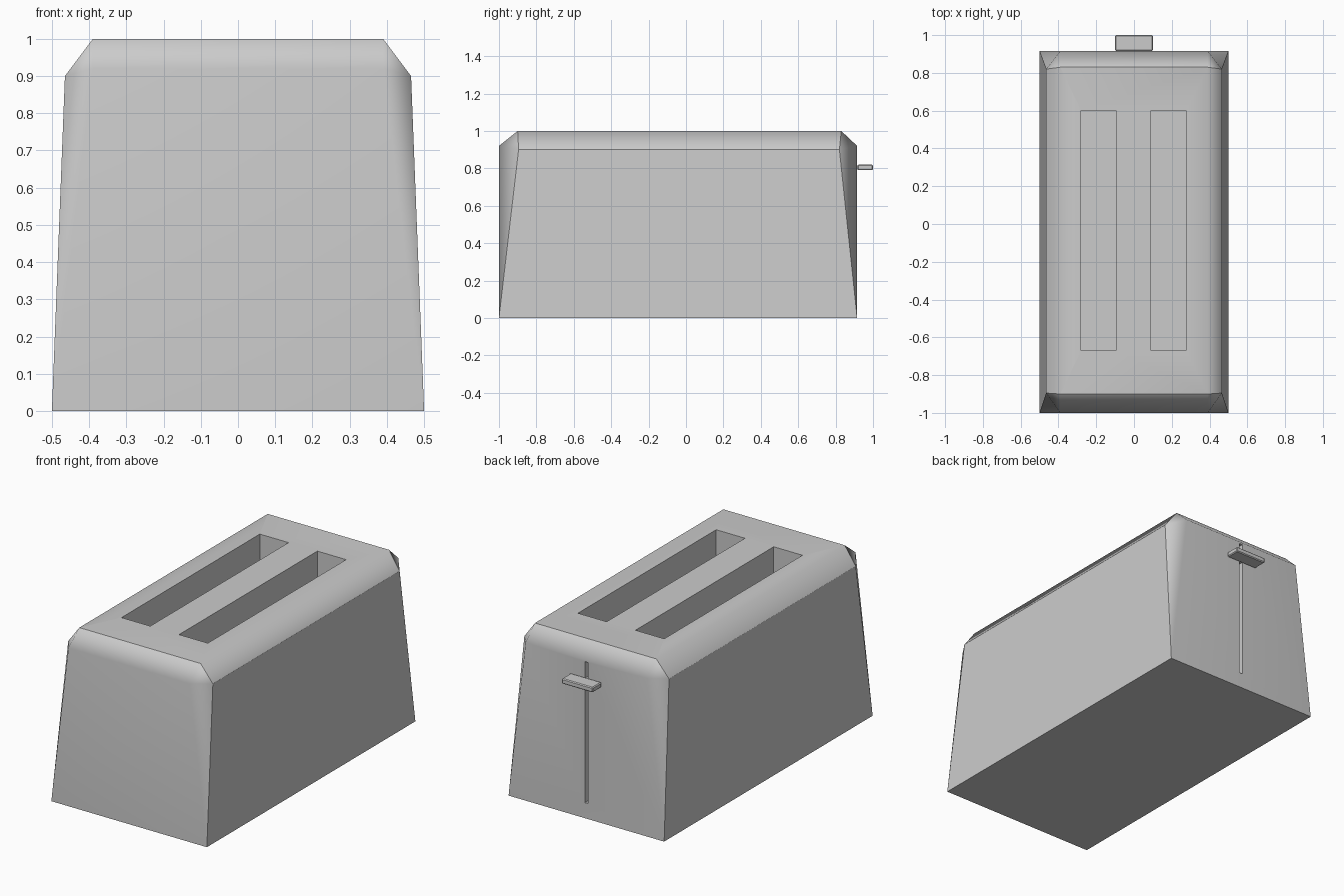
import bpy, bmesh

if "Cube" in bpy.data.objects:
    bpy.data.objects.remove(bpy.data.objects["Cube"])


def finish(bm, name):
    bmesh.ops.recalc_face_normals(bm, faces=bm.faces)
    mesh = bpy.data.meshes.new(name)
    bm.to_mesh(mesh)
    bm.free()
    obj = bpy.data.objects.new(name, mesh)
    bpy.context.collection.objects.link(obj)
    return obj


def box(name, lo, hi):
    bm = bmesh.new()
    bmesh.ops.create_cube(bm, size=1)
    for v in bm.verts:
        v.co = [(lo[i] + hi[i]) / 2 + v.co[i] * (hi[i] - lo[i]) for i in range(3)]
    return finish(bm, name)


# Body shell: four points per corner (base, end-panel top, side-panel top, roof)
bm = bmesh.new()
corners = {}
for end, y_base, y_side, y_top in ((0, -1.0, -0.895, -0.9), (1, 0.915, 0.82, 0.83)):
    for sx in (-1, 1):
        points = ((0.5, y_base, 0), (0.39, y_base, 0.92),
                  (0.465, y_side, 0.9), (0.39, y_top, 1.0))
        corners[sx, end] = [bm.verts.new((sx * x, y, z)) for x, y, z in points]

B, E, S, T = range(4)
group = {}


def face(kind, *refs):
    group[bm.faces.new([corners[sx, end][k] for sx, end, k in refs])] = kind


# End panels, their chamfers and corner facets
for e in (0, 1):
    face("end", (-1, e, B), (1, e, B), (1, e, E), (-1, e, E))
    face("end", (-1, e, E), (1, e, E), (1, e, T), (-1, e, T))
    for s in (-1, 1):
        face("end", (s, e, B), (s, e, S), (s, e, E))
        face("end", (s, e, E), (s, e, S), (s, e, T))
# Side panels and roof chamfers
for s in (-1, 1):
    face("side", (s, 0, B), (s, 1, B), (s, 1, S), (s, 0, S))
    face("roof", (s, 0, S), (s, 1, S), (s, 1, T), (s, 0, T))
# Roof and underside
face("roof", (-1, 0, T), (1, 0, T), (1, 1, T), (-1, 1, T))
face("base", (-1, 0, B), (1, 0, B), (1, 1, B), (-1, 1, B))

# Creases only where panel groups meet
for f in bm.faces:
    f.smooth = True
for edge in bm.edges:
    a, b = edge.link_faces
    edge.smooth = group[a] == group[b]
body = finish(bm, "toaster_body")

# Bread slots and lever groove
cutters = [
    box("slot_cutter_left", (-0.28, -0.67, 0.15), (-0.095, 0.60, 1.2)),
    box("slot_cutter_right", (0.09, -0.67, 0.15), (0.275, 0.60, 1.2)),
    box("groove_cutter", (-0.01, 0.865, 0.09), (0.01, 1.1, 0.91)),
]
bpy.context.view_layer.objects.active = body
for cutter in cutters:
    mod = body.modifiers.new("cut", 'BOOLEAN')
    mod.operation = 'DIFFERENCE'
    mod.solver = 'EXACT'
    mod.object = cutter
    bpy.ops.object.modifier_apply(modifier=mod.name)
    bpy.data.objects.remove(cutter)

# Crisp rims around the cuts
bm = bmesh.new()
bm.from_mesh(body.data)
for edge in bm.edges:
    if edge.calc_face_angle(0) > 1.0:
        edge.smooth = False
bm.to_mesh(body.data)
bm.free()
weighted = body.modifiers.new("panel_shading", 'WEIGHTED_NORMAL')
weighted.keep_sharp = True

# Lever handle and the stem that rides in the groove
lever = box("lever_handle", (-0.1, 0.917, 0.79), (0.1, 1.0, 0.82))
bevel = lever.modifiers.new("soft_edges", 'BEVEL')
bevel.width = 0.005
bevel.segments = 1
box("lever_stem", (-0.008, 0.87, 0.795), (0.008, 0.92, 0.815))
